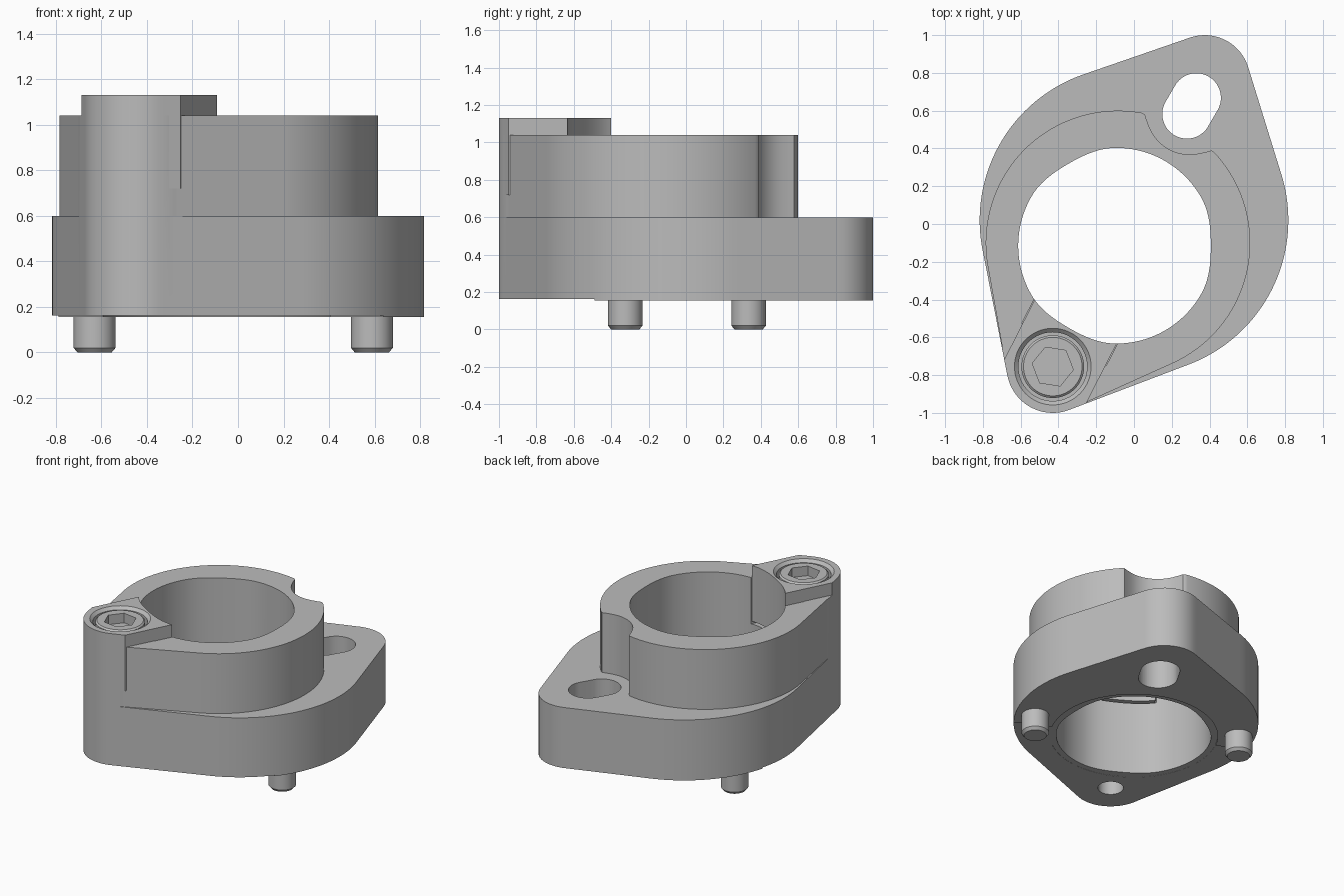
import bpy, bmesh, math
from mathutils import Vector, Matrix

cube = bpy.data.objects.get("Cube")
if cube:
    bpy.data.objects.remove(cube, do_unlink=True)

grey = bpy.data.materials.new("satin grey")
grey.use_nodes = True
grey.diffuse_color = (0.5, 0.5, 0.5, 1)
grey.node_tree.nodes["Principled BSDF"].inputs["Base Color"].default_value = (0.5, 0.5, 0.5, 1)

# Shared layout
C = Vector((-0.095, -0.115))          # bore centre
LOBE = Vector((-0.43, -0.755))        # clamp screw lobe
BACK_LOBE = Vector((0.375, 0.76))
TILT = math.radians(-27)              # clamp direction
SIDES = 288


def angles(n):
    return [2 * math.pi * i / n for i in range(n)]


def add_object(name, bm):
    bmesh.ops.recalc_face_normals(bm, faces=bm.faces)
    mesh = bpy.data.meshes.new(name)
    bm.to_mesh(mesh)
    bm.free()
    mesh.materials.append(grey)
    ob = bpy.data.objects.new(name, mesh)
    bpy.context.collection.objects.link(ob)
    return ob


def loft(name, centre, loops, closed=False, sides=SIDES, turn=0):
    """Skin polar loops of (radius or radius list, height) around a centre."""
    bm = bmesh.new()
    rows = []
    for radii, z in loops:
        if not isinstance(radii, list):
            radii = [radii] * sides
        rows.append([bm.verts.new((centre[0] + r * math.cos(a + turn),
                                   centre[1] + r * math.sin(a + turn), z))
                     for r, a in zip(radii, angles(sides))])
    pairs = list(zip(rows, rows[1:]))
    if closed:
        pairs.append((rows[-1], rows[0]))
    for low, high in pairs:
        for i in range(sides):
            j = (i + 1) % sides
            bm.faces.new((low[i], low[j], high[j], high[i]))
    bmesh.ops.remove_doubles(bm, verts=bm.verts, dist=0.0001)
    return add_object(name, bm)


def disc(name, centre, r, z0, z1, sides=64):
    return loft(name, centre, [(0, z0), (r, z0), (r, z1), (0, z1)], sides=sides)


def tilted_box(name, origin, x0, x1, y0, y1, z0, z1):
    bm = bmesh.new()
    size = Matrix.Diagonal((x1 - x0, y1 - y0, z1 - z0, 1))
    mid = Matrix.Translation(((x0 + x1) / 2, (y0 + y1) / 2, (z0 + z1) / 2))
    place = Matrix.Translation((origin.x, origin.y, 0)) @ Matrix.Rotation(TILT, 4, "Z")
    bmesh.ops.create_cube(bm, size=1, matrix=place @ mid @ size)
    return add_object(name, bm)


def cut(ob, tool, operation="DIFFERENCE"):
    mod = ob.modifiers.new("cut", "BOOLEAN")
    mod.operation, mod.object, mod.solver = operation, tool, "EXACT"
    tool.hide_render = True
    bpy.context.view_layer.objects.active = ob
    bpy.ops.object.modifier_apply(modifier=mod.name)
    bpy.data.objects.remove(tool, do_unlink=True)


def ray_disc(a, centre, r, far=True):
    """Distance from the bore centre to a disc edge, or None for a miss."""
    d = Vector((math.cos(a), math.sin(a)))
    v = centre - C
    along = v.dot(d)
    disc_sq = r * r - v.dot(v) + along * along
    if disc_sq < 0:
        return None
    hit = along + (1 if far else -1) * math.sqrt(disc_sq)
    return hit if hit > 0 else None


def hull_reach(a, c1, r1, c2, r2, steps=80):
    hits = [ray_disc(a, c1.lerp(c2, i / steps), r1 + (r2 - r1) * i / steps)
            for i in range(steps + 1)]
    return max(h for h in hits if h is not None)


def soft_min(a, b, k=0.07):
    h = max(k - abs(a - b), 0) / k
    return min(a, b) - h * h * k / 4


# Outlines: teardrop flange, upper ring with notch, three-lobed bore
MAIN, RING = Vector((0, 0.02)), Vector((-0.085, -0.1))
flange, ring, bore = [], [], []
for a in angles(SIDES):
    front = hull_reach(a, MAIN, 0.817, LOBE, 0.245)
    edge = max(front, hull_reach(a, MAIN, 0.817, BACK_LOBE, 0.24))
    flange.append(edge)
    upper = min(edge, hull_reach(a, RING, 0.7, LOBE, 0.245))
    if edge - upper < 0.003:
        upper = edge
    notch = ray_disc(a, Vector((0.295, 0.598)), 0.23, far=False)
    ring.append(soft_min(upper, notch) if notch else upper)
    bump = max(0, math.cos(3 * a)) ** 2
    bore.append(0.518 - 0.016 * bump)

# Main body
body = loft("clamp_body", C, [(bore, 0.155), (flange, 0.155), (flange, 0.6),
                              (ring, 0.6), (ring, 1.04), (bore, 1.04)], closed=True)

# Slotted hole in the back lobe
lo, hi = Vector((0.28, 0.582)), Vector((0.33, 0.668))
axis = (hi - lo).normalized()
slot = []
for a in angles(64):
    d = Vector((math.cos(a), math.sin(a)))
    slot.append((hi if d.dot(axis) > 0 else lo) + d * 0.13)
bm = bmesh.new()
base = bm.faces.new([bm.verts.new((p.x, p.y, 0)) for p in slot])
top = bmesh.ops.extrude_face_region(bm, geom=[base])
bmesh.ops.translate(bm, vec=(0, 0, 0.9),
                    verts=[v for v in top["geom"] if isinstance(v, bmesh.types.BMVert)])
cut(body, add_object("slot_cutter", bm))

# Screw hole from below, shallow underside relief, pocket for the clamp
cut(body, disc("screw_hole_cutter", LOBE, 0.085, 0.1, 0.6))
cut(body, tilted_box("relief_cutter", C, -1.5, 1.5, -1.5, 0, 0, 0.163))
cut(body, disc("bore_relief_cutter", C, 0.56, 0, 0.164, 128))
cut(body, tilted_box("pocket_cutter", LOBE, -0.25, 0.25, 0.13, 0.5, 0.7, 1.2))

# Clamp block, following the flange edge and the bore
clamp = loft("clamp_block", C, [(bore, 0.72), (flange, 0.72),
                                (flange, 1.13), (bore, 1.13)], closed=True)
cut(clamp, tilted_box("clamp_limit", LOBE, -0.246, 0.246, -0.5, 0.5, 0.5, 1.5), "INTERSECT")
cut(clamp, loft("counterbore_cutter", LOBE, [(0, 1.05), (0.182, 1.05), (0.182, 1.11),
                                             (0.204, 1.131), (0.204, 1.2), (0, 1.2)], sides=64))

# Socket screw
screw = loft("socket_screw", LOBE, [(0, 1.0), (0.166, 1.0), (0.166, 1.11),
                                    (0.155, 1.12), (0, 1.12)], sides=64)
cut(screw, loft("hex_cutter", LOBE, [(0, 1.05), (0.11, 1.05), (0.11, 1.2), (0, 1.2)],
                sides=6, turn=TILT / 3))

# Locating pins
pins = [loft(name, pos, [(0, 0), (0.075, 0), (0.092, 0.02), (0.092, 0.2), (0, 0.2)], sides=48)
        for name, pos in (("left_pin", (0.588, -0.325)), ("right_pin", (-0.63, 0.335)))]

# Smooth curved walls, keep edges sharp
bpy.ops.object.select_all(action="DESELECT")
for ob in [body, clamp, screw] + pins:
    ob.select_set(True)
bpy.context.view_layer.objects.active = body
bpy.ops.object.shade_smooth_by_angle(angle=math.radians(30))
